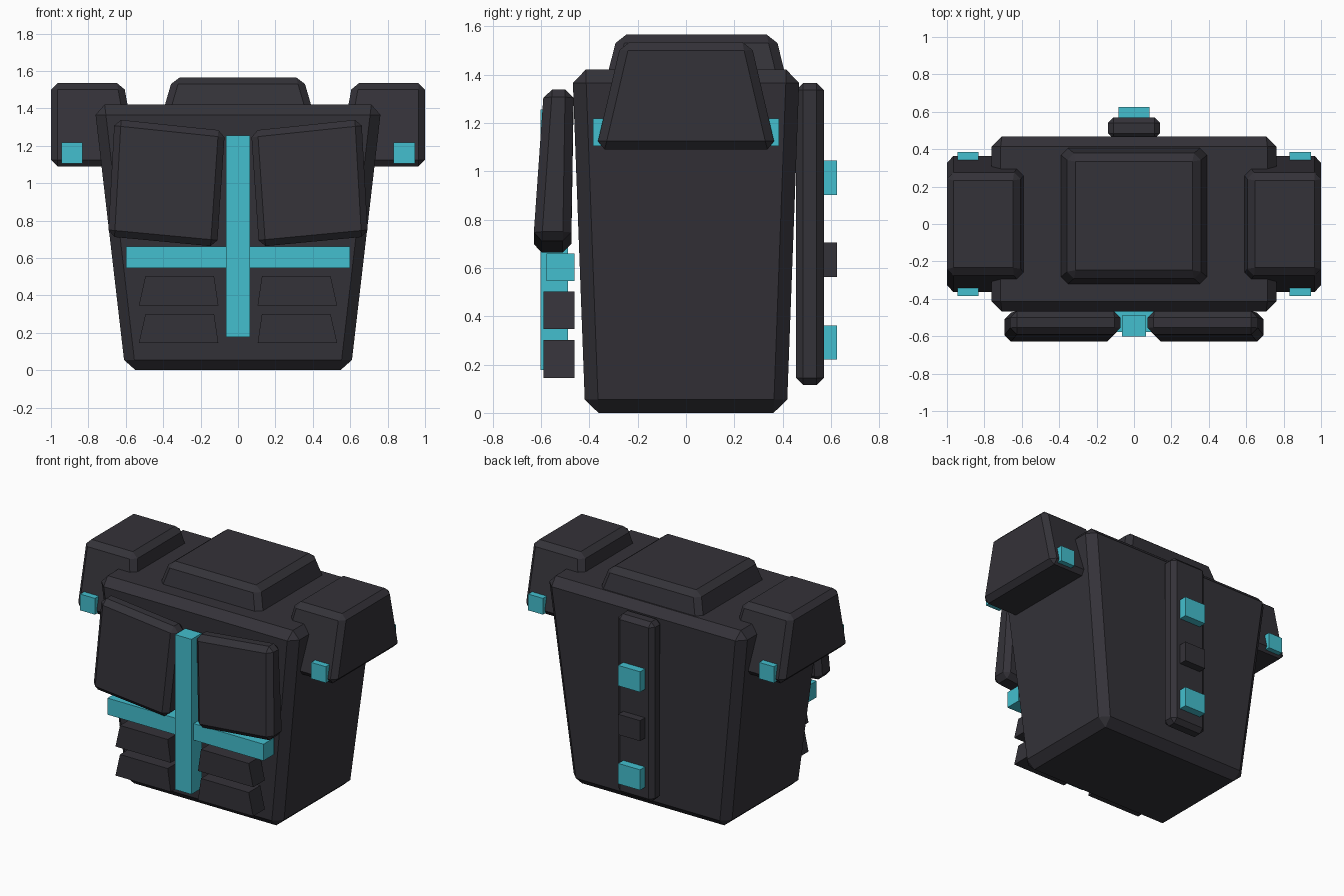
import bpy, bmesh

if "Cube" in bpy.data.objects:
    bpy.data.objects.remove(bpy.data.objects["Cube"])


def material(name, rgb):
    m = bpy.data.materials.new(name)
    m.diffuse_color = (*rgb, 1)
    m.use_nodes = True
    m.node_tree.nodes["Principled BSDF"].inputs["Base Color"].default_value = m.diffuse_color
    return m


DARK = material("charcoal", (0.034, 0.032, 0.040))
TEAL = material("teal", (0.056, 0.52, 0.62))


def hull(name, bottom, top, mat=DARK, bevel=0.0, mirror=False):
    """Eight-cornered solid from a bottom and a top ring, with chamfered edges."""
    bm = bmesh.new()
    vs = [bm.verts.new(p) for p in bottom + top]
    bm.faces.new(vs[3::-1])
    bm.faces.new(vs[4:])
    for i in range(4):
        j = (i + 1) % 4
        bm.faces.new((vs[i], vs[j], vs[j + 4], vs[i + 4]))
    if bevel:
        bmesh.ops.bevel(bm, geom=bm.edges[:], offset=bevel, segments=1,
                        affect='EDGES', profile=0.5)
    bmesh.ops.recalc_face_normals(bm, faces=bm.faces[:])
    me = bpy.data.meshes.new(name)
    bm.to_mesh(me)
    bm.free()
    me.materials.append(mat)
    ob = bpy.data.objects.new(name, me)
    bpy.context.collection.objects.link(ob)
    if mirror:
        mod = ob.modifiers.new("mirror", 'MIRROR')
        mod.use_axis[0] = True
    return ob


def ring(x0, x1, y0, y1, z):
    return [(x0, y0, z), (x1, y0, z), (x1, y1, z), (x0, y1, z)]


def box(name, x0, x1, y0, y1, z0, z1, mat=DARK, bevel=0.0, mirror=False):
    return hull(name, ring(x0, x1, y0, y1, z0), ring(x0, x1, y0, y1, z1),
                mat, bevel, mirror)


# Torso and collar
hull("torso", ring(-0.603, 0.603, -0.417, 0.417, 0),
     ring(-0.768, 0.768, -0.47, 0.47, 1.42), bevel=0.055)
hull("collar", ring(-0.425, 0.425, -0.35, 0.435, 1.3),
     ring(-0.348, 0.348, -0.283, 0.37, 1.565), bevel=0.036)

# Shoulder blocks and their lights
hull("shoulder", ring(0.53, 1.0, -0.372, 0.372, 1.09),
     ring(0.612, 1.0, -0.268, 0.268, 1.535), bevel=0.035, mirror=True)
for side, y0, y1 in (("front", -0.385, -0.28), ("back", 0.28, 0.385)):
    box(side + "_shoulder_light", 0.832, 0.945, y0, y1, 1.105, 1.218, TEAL, mirror=True)

# Slanted chest plates
hull("chest_plate",
     [(0.112, -0.632, 0.66), (0.695, -0.632, 0.715),
      (0.695, -0.475, 0.715), (0.112, -0.475, 0.66)],
     [(0.07, -0.588, 1.28), (0.66, -0.588, 1.342),
      (0.66, -0.465, 1.342), (0.07, -0.465, 1.28)], bevel=0.035, mirror=True)

# Teal cross on the front
box("chest_cross_upright", -0.063, 0.063, -0.602, -0.488, 0.177, 1.255, TEAL)
box("chest_cross_bar", -0.6, 0.6, -0.577, -0.462, 0.545, 0.66, TEAL)

# Abdomen plates
for name, z in (("lower", 0.145), ("upper", 0.347)):
    hull(name + "_abdomen_plate", ring(0.105, 0.53, -0.59, -0.462, z),
         ring(0.128, 0.495, -0.59, -0.462, z + 0.156), mirror=True)

# Spine with its blocks
box("spine", -0.14, 0.14, 0.455, 0.57, 0.115, 1.365, bevel=0.03)
for name, z, mat in (("lower_spine_light", 0.22, TEAL),
                     ("spine_block", 0.562, DARK),
                     ("upper_spine_light", 0.902, TEAL)):
    box(name, -0.084, 0.084, 0.5, 0.625, z, z + 0.142, mat)
